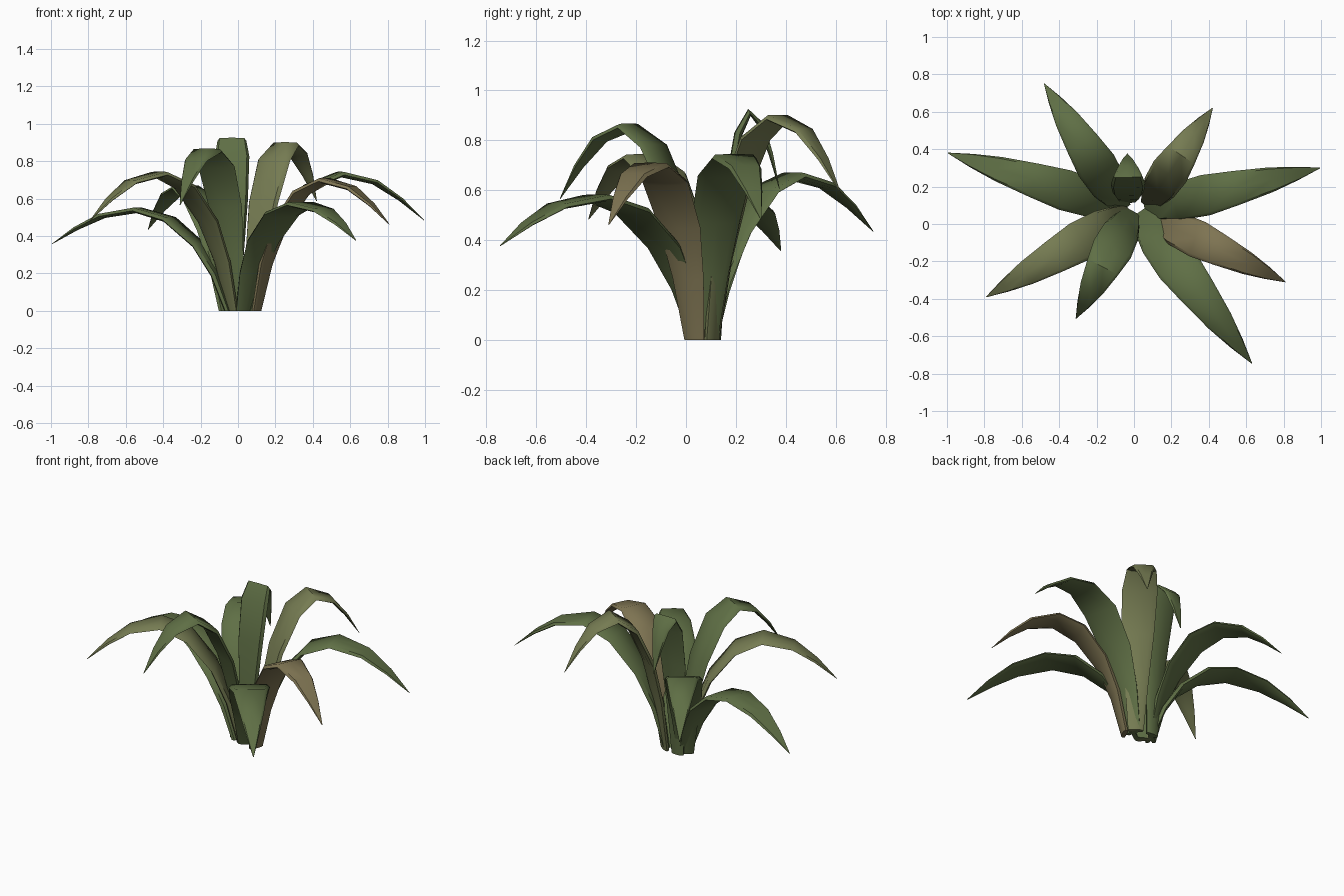
import bpy, bmesh, math
from mathutils import Vector

if "Cube" in bpy.data.objects:
    bpy.data.objects.remove(bpy.data.objects["Cube"])

def material(name, rgb):
    m = bpy.data.materials.new(name)
    m.diffuse_color = (*rgb, 1)
    m.use_nodes = True
    m.node_tree.nodes["Principled BSDF"].inputs["Base Color"].default_value = m.diffuse_color
    return m

GREEN = material("leaf_green", (0.115, 0.16, 0.06))
OLIVE = material("leaf_olive", (0.18, 0.20, 0.085))
BROWN = material("leaf_brown", (0.21, 0.175, 0.085))

# shared arching leaf: (outward fraction, height fraction, half width, half thickness)
ARCH = [(0, 0, .048, .014), (.07, .35, .075, .017), (.17, .64, .100, .017),
        (.335, .89, .110, .017), (.515, .982, .092, .015), (.715, .925, .067, .013),
        (.865, .80, .037, .009), (1, .65, .002, .001)]
# cross-section in units of (half width, half thickness): flat top, bevelled rims
SECTION = [(-1, -.3), (-.85, .8), (0, .9), (.85, .8), (1, -.3),
           (.7, -.9), (0, -1.1), (-.7, -.9)]

def leaf(name, base, tip, peak, mat, wide=1.0):
    base, tip = Vector((*base, 0)), Vector((*tip, 0))
    out = tip - base
    side = Vector((-out.y, out.x, 0)).normalized()
    pts = [base + out * r + Vector((0, 0, peak * h)) for r, h, w, t in ARCH]
    bm = bmesh.new()
    rings = []
    for i, (r, h, w, t) in enumerate(ARCH):
        tangent = (pts[min(i + 1, len(pts) - 1)] - pts[max(i - 1, 0)]).normalized()
        normal = tangent.cross(side).normalized()
        if i == 0:                       # keep the foot flat on the floor
            normal = -out.normalized()
        rings.append([bm.verts.new(pts[i] + side * (a * w * wide) + normal * (b * t))
                      for a, b in SECTION])
    n = len(SECTION)
    for lo, hi in zip(rings, rings[1:]):
        for k in range(n):
            bm.faces.new((lo[k], lo[(k + 1) % n], hi[(k + 1) % n], hi[k]))
    bm.faces.new(rings[0])
    bm.faces.new(rings[-1])
    bmesh.ops.recalc_face_normals(bm, faces=bm.faces)
    me = bpy.data.meshes.new(name)
    bm.to_mesh(me)
    bm.free()
    me.materials.append(mat)
    ob = bpy.data.objects.new(name, me)
    bpy.context.collection.objects.link(ob)
    bpy.ops.object.select_all(action='DESELECT')
    ob.select_set(True)
    bpy.context.view_layer.objects.active = ob
    bpy.ops.object.shade_smooth_by_angle(angle=math.radians(50))

# nine leaves around the crown: base, tip, peak height, colour, width factor
leaf("leaf_left", (-.05, .08), (-.995, .38), .55, GREEN)
leaf("leaf_back_left", (-.06, .09), (-.48, .75), .67, GREEN)
leaf("leaf_back_upright", (-.03, .125), (-.035, .375), .93, GREEN, .84)
leaf("leaf_back_right", (.075, .105), (.42, .62), .905, OLIVE, .94)
leaf("leaf_right", (.07, .08), (.995, .30), .745, GREEN)
leaf("leaf_front_right_high", (.10, .035), (.81, -.31), .71, BROWN, .92)
leaf("leaf_front_right_low", (.03, .05), (.63, -.745), .58, GREEN, 1.08)
leaf("leaf_front_left", (-.015, .06), (-.31, -.505), .87, GREEN)
leaf("leaf_front_far_left", (-.03, .06), (-.79, -.39), .745, OLIVE)
